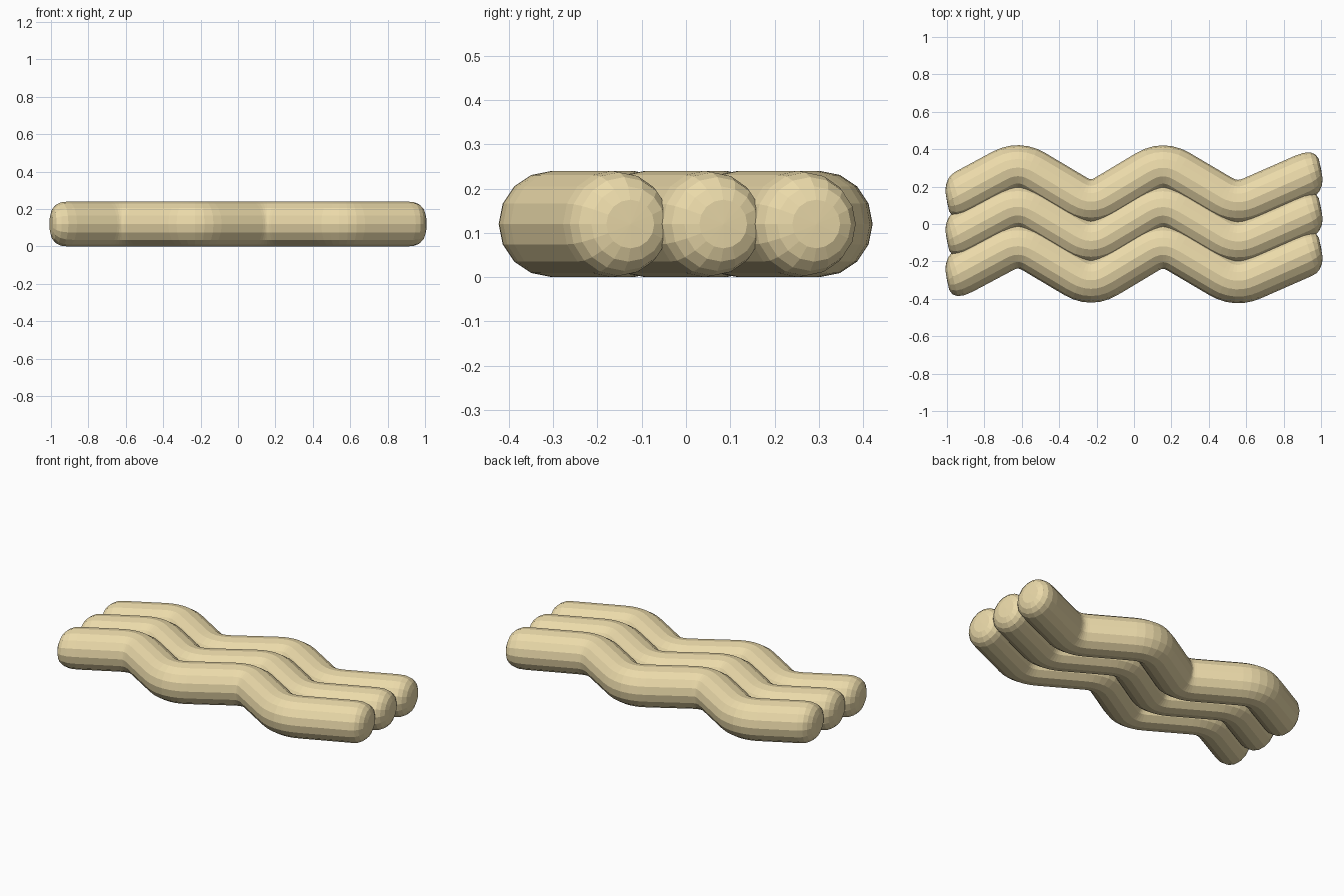
import bpy, bmesh, math
from mathutils import Vector

if "Cube" in bpy.data.objects:
    bpy.data.objects.remove(bpy.data.objects["Cube"])

R, SIDES, SPACING = 0.12, 16, 0.21

mat = bpy.data.materials.new("pasta_tan")
mat.diffuse_color = (0.83, 0.70, 0.40, 1)
mat.use_nodes = True
mat.node_tree.nodes["Principled BSDF"].inputs["Base Color"].default_value = mat.diffuse_color

# Zigzag centreline corners of one strand
START, END = Vector((-1, -0.09)), Vector((1, 0.085))
CORNERS = [Vector(p) for p in ((-0.617, 0.115), (-0.23, -0.115), (0.155, 0.115), (0.545, -0.115))]
# Rounded end: depth from the tip, ring radius, tilt of the ring in degrees
CAP = [(0.002, 0.055, 11), (0.014, 0.085, 12), (0.036, 0.106, 14), (0.065, 0.117, 18), (0.105, R, 23)]


def strand_rings():
    """List of (centre, angle, radius) along the strand."""
    pts = [START] + CORNERS + [END]
    d0 = (pts[1] - START).normalized()
    d1 = (END - pts[-2]).normalized()
    rings = [(START + d0 * d, math.radians(a), r) for d, r, a in CAP]
    for i in range(1, len(pts) - 1):
        p = pts[i]
        u, v = (p - pts[i - 1]).normalized(), (pts[i + 1] - p).normalized()
        a, b = p - u * 0.095, p + v * 0.095
        for k in range(7):
            t = k / 6
            c = a * (1 - t) ** 2 + p * 2 * t * (1 - t) + b * t * t
            tan = u * (1 - t) + v * t
            rings.append((c, math.atan2(tan.y, tan.x), R))
    rings += [(END - d1 * d, math.radians(a), r) for d, r, a in reversed(CAP)]
    return rings


def make_strand(name, y):
    bm = bmesh.new()
    loops = []
    for c, ang, r in strand_rings():
        loop = []
        for k in range(SIDES):
            q = 2 * math.pi * k / SIDES
            s = r * math.cos(q)
            loop.append(bm.verts.new((c.x - math.sin(ang) * s, c.y + math.cos(ang) * s,
                                      R + r * math.sin(q))))
        loops.append(loop)
    for a, b in zip(loops, loops[1:]):
        for k in range(SIDES):
            n = (k + 1) % SIDES
            bm.faces.new((a[k], a[n], b[n], b[k]))
    # Close both ends with a shallow point
    for loop, tip in ((loops[0], START), (loops[-1], END)):
        v = bm.verts.new((tip.x, tip.y, R))
        for k in range(SIDES):
            bm.faces.new((loop[k], loop[(k + 1) % SIDES], v))
    bmesh.ops.recalc_face_normals(bm, faces=bm.faces)
    me = bpy.data.meshes.new(name)
    bm.to_mesh(me)
    bm.free()
    me.materials.append(mat)
    ob = bpy.data.objects.new(name, me)
    ob.location.y = y
    bpy.context.collection.objects.link(ob)


# Three nested strands side by side
for name, n in (("front_strand", -1), ("middle_strand", 0), ("back_strand", 1)):
    make_strand(name, n * SPACING)
